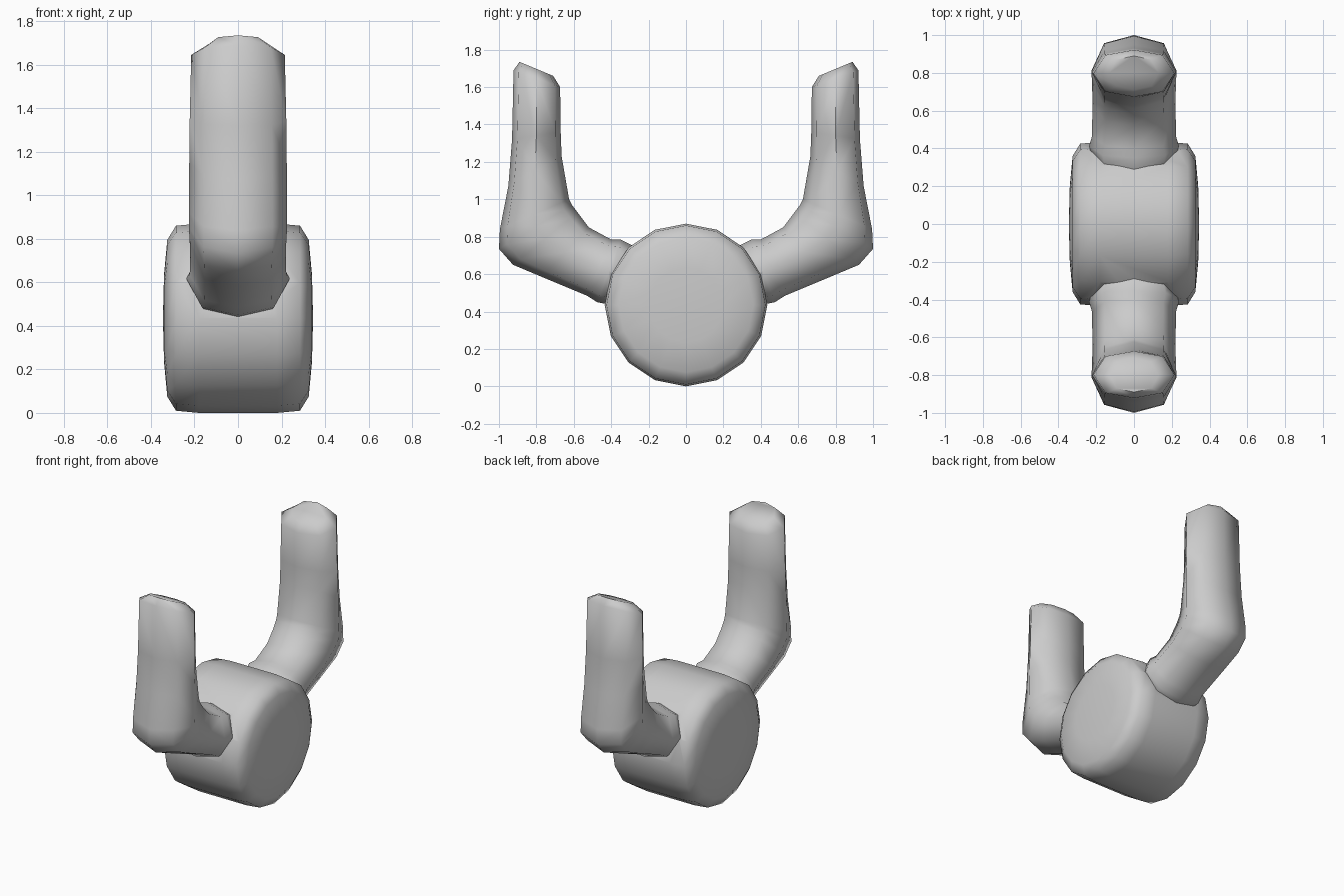
import bpy, bmesh
from math import sin, cos, pi

if "Cube" in bpy.data.objects:
    bpy.data.objects.remove(bpy.data.objects["Cube"])


def loft(name, rings, start_tip=None, end_tip=None):
    """Skin a list of equal-length point rings and close both ends."""
    bm = bmesh.new()
    vr = [[bm.verts.new(p) for p in r] for r in rings]
    n = len(vr[0])
    for a, b in zip(vr, vr[1:]):
        for i in range(n):
            j = (i + 1) % n
            bm.faces.new((a[i], a[j], b[j], b[i]))
    for ring, tip in ((vr[0], start_tip), (vr[-1], end_tip)):
        if tip is None:
            bm.faces.new(ring)
        else:
            t = bm.verts.new(tip)
            for i in range(n):
                bm.faces.new((ring[i], ring[(i + 1) % n], t))
    bmesh.ops.recalc_face_normals(bm, faces=bm.faces[:])
    me = bpy.data.meshes.new(name)
    bm.to_mesh(me)
    bm.free()
    ob = bpy.data.objects.new(name, me)
    bpy.context.collection.objects.link(ob)
    return ob


# Drum body lying along x, 16 sided with softened, slightly domed ends
R = 0.435
half = [(0.34, 0.2), (0.325, 0.36), (0.285, 0.425), (0.18, R)]
profile = [(-x, r) for x, r in half] + [(x, r) for x, r in reversed(half)]
rings = [[(x, r * sin(2 * pi * i / 16), R + r * cos(2 * pi * i / 16)) for i in range(16)]
         for x, r in profile]
body = loft("body", rings, (-0.345, 0, R), (0.345, 0, R))

# Arm stations: inner (y, z), outer (y, z), half width in x
stations = [
    ((0.22, 0.72), (0.32, 0.42), 0.20),
    ((0.35, 0.785), (0.475, 0.45), 0.238),
    ((0.40, 0.785), (0.53, 0.485), 0.222),
    ((0.52, 0.85), (0.77, 0.585), 0.22),
    ((0.58, 0.93), (0.925, 0.65), 0.222),
    ((0.61, 0.97), (1.00, 0.735), 0.226),
    ((0.625, 1.00), (0.995, 0.84), 0.226),
    ((0.665, 1.23), (0.95, 1.07), 0.224),
    ((0.67, 1.36), (0.93, 1.32), 0.222),
    ((0.673, 1.60), (0.922, 1.69), 0.215),
    ((0.71, 1.66), (0.89, 1.735), 0.13),
]
# Flattened octagon: position from inner to outer, width factor
section = [(0, 0), (0.11, 0.7), (0.5, 1), (0.89, 0.7),
           (1, 0), (0.89, -0.7), (0.5, -1), (0.11, -0.7)]


def make_arm(name, side):
    rings = [[(w * f, side * (a[0] + (b[0] - a[0]) * t), a[1] + (b[1] - a[1]) * t)
              for t, f in section] for a, b, w in stations]
    return loft(name, rings)


# Fuse the mirrored arms into the body
for name, side in (("front_arm", -1), ("back_arm", 1)):
    arm = make_arm(name, side)
    mod = body.modifiers.new(name, 'BOOLEAN')
    mod.operation = 'UNION'
    mod.solver = 'EXACT'
    mod.object = arm
    bpy.context.view_layer.objects.active = body
    bpy.ops.object.modifier_apply(modifier=mod.name)
    bpy.data.objects.remove(arm, do_unlink=True)

bpy.ops.object.select_all(action='DESELECT')
body.select_set(True)
bpy.context.view_layer.objects.active = body
bpy.ops.object.shade_smooth_by_angle(angle=1.05)
